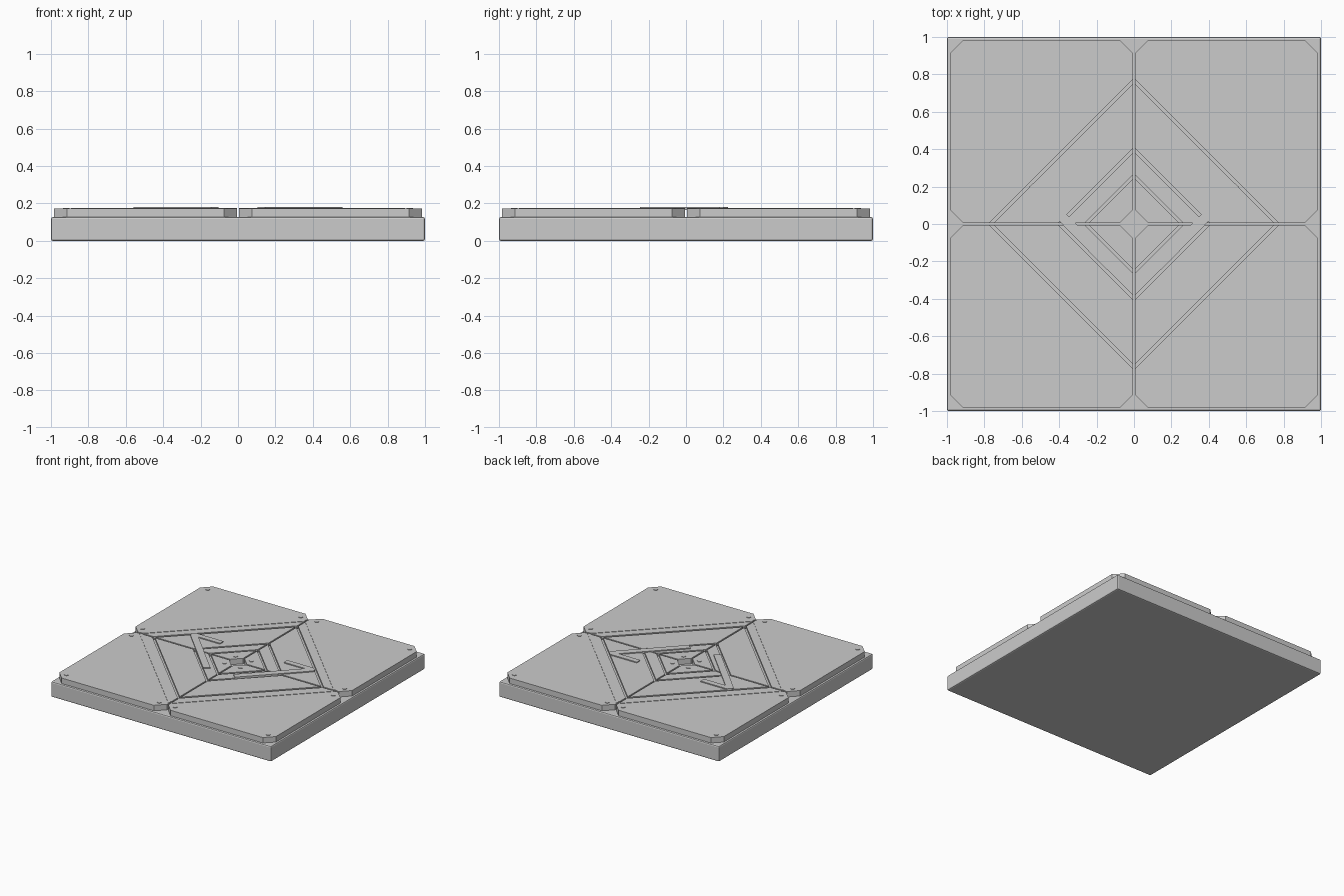
import bpy, bmesh, math

if "Cube" in bpy.data.objects:
    bpy.data.objects.remove(bpy.data.objects["Cube"])

TOP = 0.172      # top of the four tiles
S2 = math.sqrt(2)


def prism(name, pts, z0, z1):
    bm = bmesh.new()
    face = bm.faces.new([bm.verts.new((x, y, z0)) for x, y in pts])
    ext = bmesh.ops.extrude_face_region(bm, geom=[face])
    verts = [g for g in ext["geom"] if isinstance(g, bmesh.types.BMVert)]
    bmesh.ops.translate(bm, verts=verts, vec=(0, 0, z1 - z0))
    bmesh.ops.recalc_face_normals(bm, faces=bm.faces)
    me = bpy.data.meshes.new(name)
    bm.to_mesh(me)
    bm.free()
    ob = bpy.data.objects.new(name, me)
    bpy.context.collection.objects.link(ob)
    return ob


def mirror(ob, x=True, y=True):
    pivot = ob.modifiers.new("mirror", "MIRROR")
    pivot.use_axis = (x, y, False)
    pivot.use_mirror_merge = False


def bevel(ob, width, segments=1):
    b = ob.modifiers.new("bevel", "BEVEL")
    b.width = width
    b.segments = segments


# Base slab
base = prism("base_slab", [(-1, -1), (1, -1), (1, 1), (-1, 1)], 0, 0.127)
bevel(base, 0.01, 2)

# Quarter tile with four clipped corners
a, b, c = 0.006, 0.984, 0.07
outline = [(a + c, a), (b - c, a), (b, a + c), (b, b - c),
           (b - c, b), (a + c, b), (a, b - c), (a, a + c)]
tile = prism("floor_tile", outline, 0.125, TOP)

# Diagonal grooves forming nested diamonds
for i, (lo, hi) in enumerate([(0.247, 0.270), (0.387, 0.410), (0.755, 0.780)]):
    e = 0.2
    cutter = prism(f"groove_cutter_{i}",
                   [(lo + e, -e), (hi + e, -e), (-e, hi + e), (-e, lo + e)],
                   TOP - 0.015, TOP + 0.05)
    cutter.hide_render = True
    cutter.hide_viewport = True
    cut = tile.modifiers.new("groove", "BOOLEAN")
    cut.operation = "DIFFERENCE"
    cut.solver = "EXACT"
    cut.object = cutter
mirror(tile)

# Low raised strip outlining the outer diamond
strip = prism("outer_diamond_strip",
              [(0.87 - a, a), (0.90 - a, a), (a, 0.90 - a), (a, 0.87 - a)],
              TOP - 0.005, TOP + 0.003)
mirror(strip)

# Bolt heads near every tile corner
r = 0.017
for i, (x, y) in enumerate([(0.072, 0.072), (0.918, 0.072), (0.072, 0.918), (0.918, 0.918)]):
    circle = [(x + r * math.cos(math.tau * k / 16), y + r * math.sin(math.tau * k / 16))
              for k in range(16)]
    bolt = prism(f"bolt_head_{i}", circle, TOP - 0.005, TOP + 0.004)
    mirror(bolt)

# Raised angled bars left and right of the middle
bar = prism("angled_bar",
            [(0.53, 0.225), (0.29, 0.225), (0.29, 0.18), (0.485, 0.18),
             (0.105, -0.21), (0.145, -0.245), (0.56, 0.18), (0.56, 0.2)],
            TOP - 0.006, 0.18)
mirror(bar, True, False)
